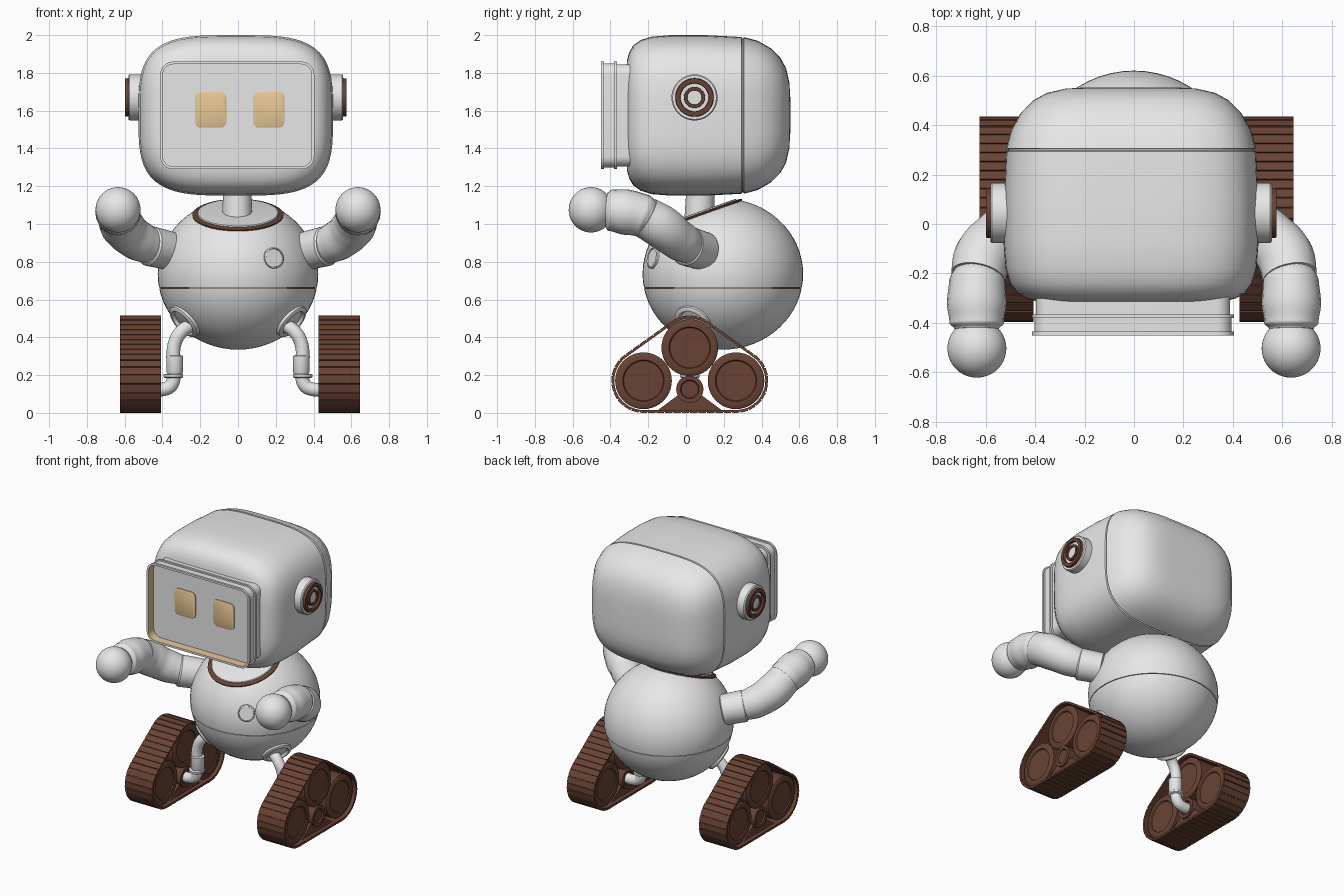
import bpy, bmesh, math
from mathutils import Vector, Matrix
from mathutils.geometry import convex_hull_2d

old = bpy.data.objects.get("Cube")
if old:
    bpy.data.objects.remove(old)


def material(name, rgb):
    m = bpy.data.materials.new(name)
    m.use_nodes = True
    m.diffuse_color = (*rgb, 1)
    m.node_tree.nodes["Principled BSDF"].inputs["Base Color"].default_value = (*rgb, 1)
    return m


GREY = material("pale grey", (0.8, 0.8, 0.8))
TAN = material("warm tan", (0.82, 0.59, 0.31))
BROWN = material("dark brown", (0.14, 0.055, 0.034))


def finish(obj, angle=40):
    bpy.ops.object.select_all(action='DESELECT')
    obj.select_set(True)
    bpy.context.view_layer.objects.active = obj
    if obj.type == 'CURVE':
        bpy.ops.object.convert(target='MESH')
    bpy.ops.object.shade_smooth_by_angle(angle=math.radians(angle))


def make(name, bm, mats, angle=40):
    bmesh.ops.recalc_face_normals(bm, faces=bm.faces)
    mesh = bpy.data.meshes.new(name)
    bm.to_mesh(mesh)
    bm.free()
    for m in mats:
        mesh.materials.append(m)
    obj = bpy.data.objects.new(name, mesh)
    bpy.context.collection.objects.link(obj)
    finish(obj, angle)
    return obj


def loft(name, rings, mats=(GREY,), bands=None, angle=40):
    """Skin a list of rings; bands gives the material index of each strip and end cap."""
    bm = bmesh.new()
    rows = [[bm.verts.new(p) for p in ring] for ring in rings]
    n = len(rows[0])
    bands = bands or [0] * len(rows)
    for k, (a, b) in enumerate(zip(rows, rows[1:])):
        for i in range(n):
            j = (i + 1) % n
            bm.faces.new((a[i], a[j], b[j], b[i])).material_index = bands[k]
    bm.faces.new(rows[0]).material_index = bands[0]
    bm.faces.new(rows[-1]).material_index = bands[-1]
    return make(name, bm, mats, angle)


def lathe(name, profile, pos, axis, mats=(GREY,), bands=None, n=40):
    """Turn (radius, height) pairs around an axis through pos."""
    q = Vector(axis).to_track_quat('Z', 'Y')
    turn = [math.tau * i / n for i in range(n)]
    rings = [[Vector(pos) + q @ Vector((r * math.cos(t), r * math.sin(t), h)) for t in turn]
             for r, h in profile]
    return loft(name, rings, mats, bands)


def tube(name, points, radii, mat=GREY):
    cu = bpy.data.curves.new(name, 'CURVE')
    cu.dimensions = '3D'
    cu.bevel_depth = 1
    cu.bevel_resolution = 8
    cu.use_fill_caps = True
    sp = cu.splines.new('BEZIER')
    sp.resolution_u = 10
    sp.radius_interpolation = 'EASE'
    sp.bezier_points.add(len(points) - 1)
    for bp, p, r in zip(sp.bezier_points, points, radii):
        bp.co, bp.radius = p, r
        bp.handle_left_type = bp.handle_right_type = 'AUTO'
    cu.materials.append(mat)
    obj = bpy.data.objects.new(name, cu)
    bpy.context.collection.objects.link(obj)
    finish(obj)


def ellipsoid(name, pos, size, mat=GREY, cuts=()):
    bm = bmesh.new()
    bmesh.ops.create_uvsphere(bm, u_segments=56, v_segments=32, radius=1)
    bm.transform(Matrix.Translation(pos) @ Matrix.Diagonal((*size, 1)))
    for co, no in cuts:
        bmesh.ops.bisect_plane(bm, geom=bm.verts[:] + bm.edges[:] + bm.faces[:],
                               plane_co=co, plane_no=no, clear_outer=True)
        bmesh.ops.holes_fill(bm, edges=[e for e in bm.edges if e.is_boundary])
    make(name, bm, [mat])


def squircle(cx, y, cz, hx, hz, power, n=72):
    def f(v):
        return math.copysign(abs(v) ** (2 / power), v)
    return [(cx + hx * f(math.cos(t)), y, cz + hz * f(math.sin(t)))
            for t in (math.tau * i / n for i in range(n))]


def round_rect(cx, y, cz, hx, hz, r, n=8):
    pts = []
    for k, (sx, sz) in enumerate(((1, 1), (-1, 1), (-1, -1), (1, -1))):
        for i in range(n + 1):
            t = (k + i / n) * math.pi / 2
            pts.append((cx + sx * (hx - r) + r * math.cos(t), y, cz + sz * (hz - r) + r * math.sin(t)))
    return pts


# Head: rounded shell with a seam groove towards the back
HX, HZ = -0.012, 1.575
shell = [(-.317, .2), (-.312, .13), (-.3, .09), (-.28, .055), (-.24, .026), (-.18, .008), (-.08, 0),
         (.1, 0), (.294, .01), (.297, .018), (.303, .018), (.306, .01), (.38, .03), (.45, .07),
         (.5, .12), (.53, .175), (.547, .25), (.552, .33)]
loft("head", [squircle(HX, y, HZ, .515 - d, .425 - d, 3.6) for y, d in shell])

# Visor frame with two ribs, tan inner wall and recessed face plate
frame = [(-.27, .015), (-.365, .015), (-.365, 0), (-.38, 0), (-.38, .01), (-.435, .01),
         (-.435, 0), (-.45, 0), (-.45, .014), (-.39, .014)]
loft("visor", [round_rect(-.004, y, HZ, .408 - d, .285 - d, .07 - d) for y, d in frame],
     (GREY, TAN), [0] * 8 + [1, 0], 30)

# Eyes
for side, x in (("right", -.145), ("left", .163)):
    steps = [(-.385, 0), (-.396, 0), (-.399, .006)]
    loft(side + "_eye", [round_rect(x, y, 1.605, .083 - d, .095 - d, .032 - d) for y, d in steps], (TAN,))

# Body halves around a dark core, cut at the tilted neck opening
BODY, SIZE = Vector((0, .195, .735)), Vector((.425, .425, .4))
NECK, UP = Vector((0, .07, 1.046)), Vector((0, -.335, .942))
ellipsoid("body_core", BODY, SIZE * .985, BROWN, [(NECK - UP * .01, UP)])
ellipsoid("upper_body", BODY, SIZE, GREY, [(NECK, UP), ((0, 0, .664), (0, 0, -1))])
ellipsoid("lower_body", BODY, SIZE, GREY, [((0, 0, .659), (0, 0, 1))])
lathe("collar", [(.238, -.012), (.242, .004), (.232, .01), (.215, .01), (.212, .016), (.2, .018)],
      NECK, UP, (BROWN, GREY), [0, 0, 0, 1, 1, 1])
lathe("neck", [(.078, 0), (.075, .2)], (-.004, .07, 1.03), (0, .05, 1))

# Chest button
spot = Vector((.19, -.37, .085))
lathe("chest_button", [(.057, -.02), (.057, .006), (.05, .01), (.048, .004)], BODY + spot, spot)

# Belt outline around three wheels
WHEELS = [(.02, .345), (-.225, .17), (.265, .17)]


def belt_path(radius, count):
    pts = [Vector((cy + radius * math.cos(t), cz + radius * math.sin(t)))
           for cy, cz in WHEELS for t in (math.tau * i / 64 for i in range(64))]
    hull = [pts[i] for i in convex_hull_2d(pts)]
    edges = list(zip(hull, hull[1:] + hull[:1]))
    step = sum((b - a).length for a, b in edges) / count
    out, travelled = [], 0
    for a, b in edges:
        length = (b - a).length
        while len(out) < count and len(out) * step <= travelled + length:
            out.append(a.lerp(b, (len(out) * step - travelled) / length))
        travelled += length
    return out


def track(side, cx, s):
    half = .109
    # Continuous band
    inner, outer = belt_path(.155, 120), belt_path(.164, 120)
    bm = bmesh.new()
    loops = [[bm.verts.new((cx + x, p.x, p.y)) for p in path]
             for path, x in ((inner, -half), (outer, -half), (outer, half), (inner, half))]
    for a, b in zip(loops, loops[1:] + loops[:1]):
        for i in range(len(a)):
            j = (i + 1) % len(a)
            bm.faces.new((a[i], a[j], b[j], b[i]))
    # Raised tread plates
    centres = belt_path(.166, 48)
    for i, p in enumerate(centres):
        d = centres[(i + 1) % len(centres)] - centres[i - 1]
        pitch = d.length / 2
        mat = (Matrix.Translation((cx, p.x, p.y)) @ Matrix.Rotation(math.atan2(d.y, d.x), 4, 'X')
               @ Matrix.Diagonal((half * 2, pitch * .88, .008, 1)))
        bmesh.ops.create_cube(bm, size=1, matrix=mat)
    make(side + "_belt", bm, [BROWN], 25)
    # Wheels with recessed discs on both faces
    for label, (y, z) in zip(("top", "front", "rear"), WHEELS):
        face = [(.105, .085), (.11, .092), (.14, .092), (.15, .084)]
        profile = [(r, -h) for r, h in face] + [(r, h) for r, h in reversed(face)]
        lathe(f"{side}_{label}_wheel", profile, (cx, y, z), (1, 0, 0), (BROWN,))
    hub = [(.045, -.085), (.05, -.095), (.072, -.095), (.072, .095), (.05, .095), (.045, .085)]
    lathe(side + "_hub", hub, (cx, .02, .125), (1, 0, 0), (BROWN,))
    tri = ((-.15, .014), (.19, .014), (.06, .11), (-.02, .11))
    loft(side + "_bracket", [[(cx + x, y, z) for y, z in tri] for x in (-.08, .08)], (BROWN,), angle=20)


for side, s in (("left", 1), ("right", -1)):
    def at(*p):
        return Vector((p[0] * s, p[1], p[2]))

    # Ear with two dark rings
    ear = [(.122, 0), (.122, .075), (.116, .082), (.102, .082), (.1, .1), (.076, .1), (.074, .084),
           (.056, .084), (.055, .097), (.04, .097), (.038, .088)]
    lathe(side + "_ear", ear, (HX + s * .487, .045, 1.67), (s, 0, 0),
          (GREY, BROWN), [0, 0, 0, 1, 1, 1, 0, 1, 1, 1, 0])

    # Arm: sleeve, upper arm, forearm and round hand
    start, end = at(.35, .095, .855), at(.475, .0, .885)
    length = (end - start).length
    lathe(side + "_shoulder_sleeve", [(.09, 0), (.102, .008), (.106, length - .01), (.098, length)],
          start, end - start)
    tube(side + "_upper_arm", [at(.44, .03, .875), at(.54, -.045, .92), at(.61, -.13, .985), at(.63, -.215, 1.035)],
         [.095, .108, .116, .112])
    tube(side + "_forearm", [at(.63, -.2, 1.03), at(.633, -.235, 1.045), at(.636, -.32, 1.063),
                             at(.636, -.4, 1.073), at(.636, -.425, 1.075)], [.1, .114, .12, .11, .09])
    ellipsoid(side + "_hand", at(.635, -.503, 1.075), (.119, .118, .12))

    # Hip socket and bent leg pipe
    hip = at(.295, -.165, -.26)
    k = 1 / math.sqrt(sum((a / b) ** 2 for a, b in zip(hip, SIZE)))
    lathe(side + "_hip_socket", [(.1, -.04), (.1, .004), (.09, .012), (.078, .012), (.068, -.004)],
          BODY + hip * k, hip)
    tube(side + "_leg", [at(.24, .05, .47), at(.3, .025, .43), at(.337, .02, .36), at(.338, .02, .21),
                         at(.355, .02, .145), at(.395, .02, .125), at(.47, .02, .125)], [.036] * 7)
    lathe(side + "_leg_sleeve", [(.036, .2), (.043, .215), (.045, .3), (.036, .305)], at(.335, .02, 0), (0, 0, 1))
    lathe(side + "_ankle_ring", [(.045, .185), (.052, .19), (.052, .202), (.045, .207)], at(.342, .02, 0), (0, 0, 1))

    track(side, .01 + s * .526, s)
